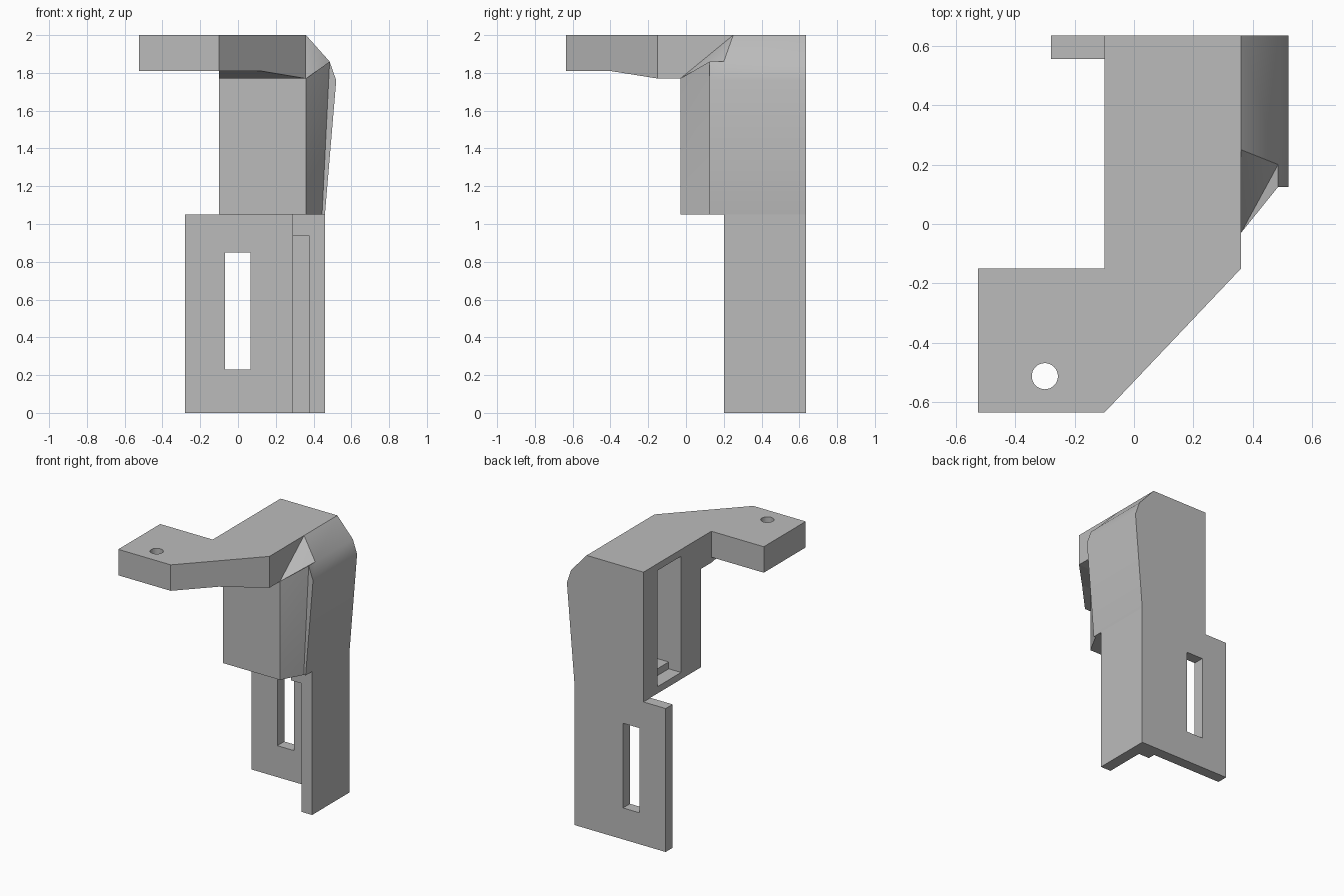
import bpy
import bmesh

cube = bpy.data.objects.get("Cube")
if cube:
    bpy.data.objects.remove(cube, do_unlink=True)

grey = bpy.data.materials.new("plain_grey")
grey.use_nodes = True
colour = (0.5, 0.5, 0.5, 1)
grey.diffuse_color = colour
grey.node_tree.nodes["Principled BSDF"].inputs["Base Color"].default_value = colour


def make(name, verts, faces):
    mesh = bpy.data.meshes.new(name)
    mesh.from_pydata(verts, [], faces)
    bm = bmesh.new()
    bm.from_mesh(mesh)
    bmesh.ops.recalc_face_normals(bm, faces=bm.faces)
    bm.to_mesh(mesh)
    bm.free()
    mesh.materials.append(grey)
    ob = bpy.data.objects.new(name, mesh)
    bpy.context.collection.objects.link(ob)
    return ob


def prism(name, outline, z0, z1):
    n = len(outline)
    verts = [(x, y, z) for z in (z0, z1) for x, y in outline]
    sides = [(i, (i + 1) % n, (i + 1) % n + n, i + n) for i in range(n)]
    return make(name, verts, sides + [tuple(range(n)), tuple(range(n, 2 * n))])


def box(name, x, y, z):
    return prism(name, [(x[0], y[0]), (x[1], y[0]), (x[1], y[1]), (x[0], y[1])], *z)


def select(ob):
    bpy.ops.object.select_all(action='DESELECT')
    ob.select_set(True)
    bpy.context.view_layer.objects.active = ob


def cut(ob, cutter):
    cutter.hide_render = True
    mod = ob.modifiers.new("cut", 'BOOLEAN')
    mod.operation = 'DIFFERENCE'
    mod.solver = 'EXACT'
    mod.object = cutter
    select(ob)
    bpy.ops.object.modifier_apply(modifier=mod.name)
    bpy.data.objects.remove(cutter, do_unlink=True)


BACK, LEFT, RIGHT, SHOULDER, TOP = 0.635, -0.1, 0.36, 1.05, 2.0

# Lower back plate with its upright slot
back_plate = box("back_plate", (-0.28, 0.46), (0.555, BACK), (0, SHOULDER))
cut(back_plate, box("slot_cutter", (-0.07, 0.065), (0.4, 0.8), (0.23, 0.85)))

# Side wall, inner corner rib and the filler under the head
box("side_wall", (0.376, 0.46), (0.2, BACK), (0, SHOULDER))
box("corner_rib", (0.288, 0.376), (0.5, 0.555), (0, SHOULDER))
box("wall_filler", (0.288, 0.376), (0.2, 0.5), (0.94, SHOULDER))

# Head block with bulging side and faceted front corner
base = [(LEFT, -0.03), (RIGHT, -0.03), (0.445, 0.125), (0.46, 0.125),
        (0.46, BACK), (LEFT, BACK)]
upper = [(LEFT, -0.03, 1.77), (RIGHT, -0.03, 1.77), (0.485, 0.125, 1.86),
         (0.52, 0.125, 1.76), (0.52, BACK, 1.76), (0.485, 0.2, 1.86),
         (0.485, BACK, 1.86), (RIGHT, 0.25, TOP), (RIGHT, BACK, TOP),
         (LEFT, 0.01, TOP), (LEFT, BACK, TOP)]
head = make("head_block", [(x, y, SHOULDER) for x, y in base] + upper, [
    (0, 5, 4, 3, 2, 1), (0, 1, 7, 6), (1, 2, 8), (1, 8, 7), (2, 3, 9, 8),
    (3, 4, 10, 9), (9, 10, 12, 11, 8), (11, 12, 14, 13), (7, 13, 11),
    (7, 11, 8), (6, 7, 13, 15), (15, 13, 14, 16), (5, 16, 14, 12, 10, 4),
    (0, 6, 15, 16, 5)])

# Deep pocket in the flat side, with a stepped floor
cut(head, box("pocket_cutter", (-0.3, 0.25), (0.2, 0.47), (1.15, 1.95)))
cut(head, box("step_cutter", (-0.3, 0.0), (0.2, 0.47), (1.1, 1.3)))
select(head)
bpy.ops.object.shade_smooth_by_angle(angle=0.52)

# Arm neck: cross-sections given as left point, right point, underside height
sections = [((LEFT, -0.4), (0.123, -0.4), 1.81),
            ((LEFT, -0.15), (RIGHT, -0.15), 1.77),
            ((LEFT, 0.01), (RIGHT, 0.25), 1.77)]
verts, faces = [], [(0, 1, 2, 3), (8, 9, 10, 11)]
for a, b, low in sections:
    verts += [(*a, low), (*b, low), (*b, TOP), (*a, TOP)]
for s in (0, 4):
    faces += [(s + i, s + (i + 1) % 4, s + 4 + (i + 1) % 4, s + 4 + i) for i in range(4)]
make("arm_neck", verts, faces)

# Arm tab with its round hole
tab = prism("arm_tab", [(-0.525, -BACK), (LEFT, -BACK), (0.123, -0.4),
                        (LEFT, -0.4), (LEFT, -0.15), (-0.525, -0.15)], 1.81, TOP)
bpy.ops.mesh.primitive_cylinder_add(vertices=32, radius=0.044, depth=1,
                                    location=(-0.3, -0.512, 1.9))
cut(tab, bpy.context.object)
